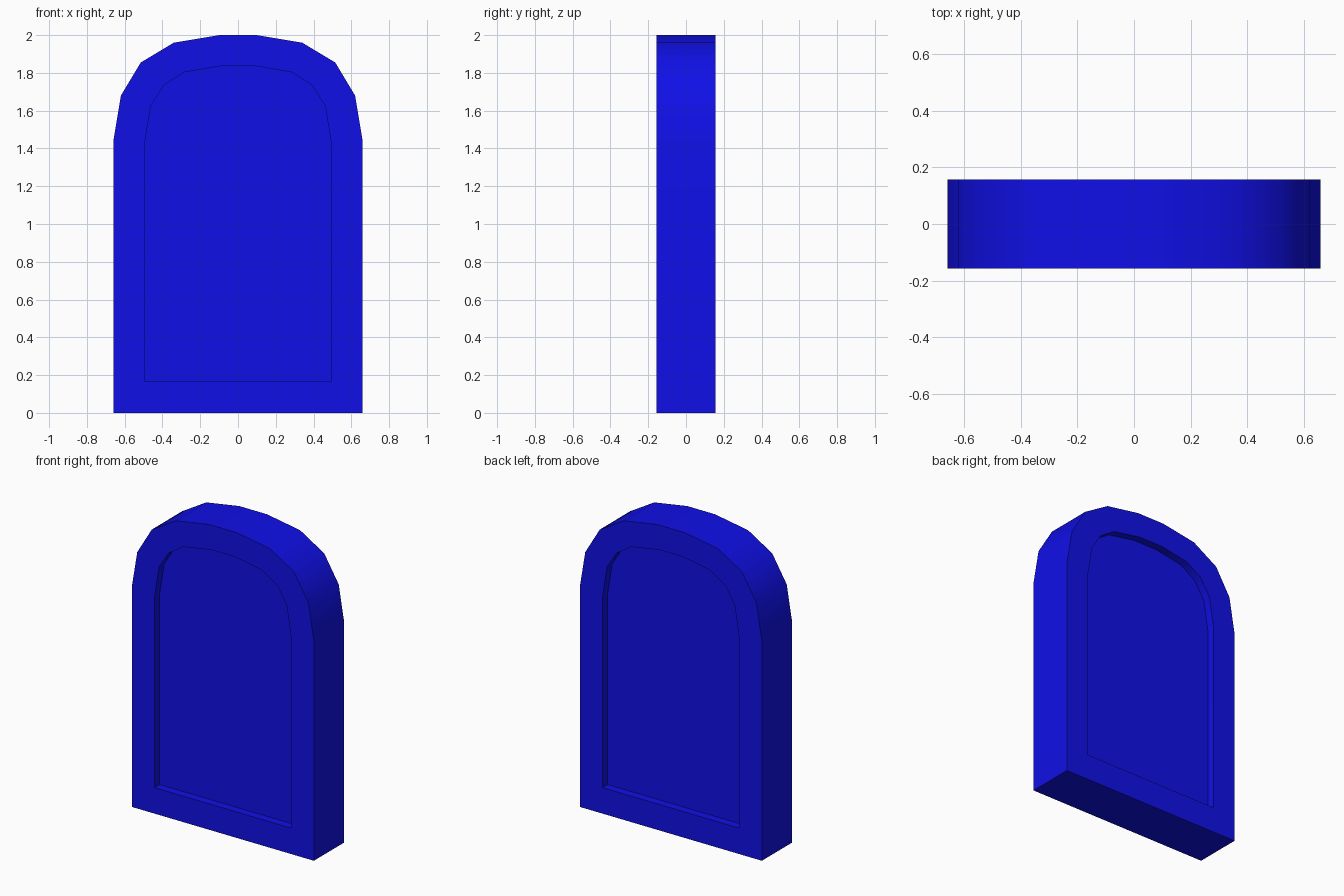
import bpy, bmesh, math

cube = bpy.data.objects.get("Cube")
if cube:
    bpy.data.objects.remove(cube, do_unlink=True)

HALF_DEPTH = 0.157
RECESS = 0.053

blue = bpy.data.materials.new("deep_blue")
blue.use_nodes = True
colour = (0.005, 0.005, 0.8, 1)
blue.diffuse_color = colour
blue.node_tree.nodes["Principled BSDF"].inputs["Base Color"].default_value = colour

# Right halves of the arched outlines, from the bottom up (x, z)
outer_half = [(0.66, 0), (0.66, 1.44), (0.62, 1.68), (0.515, 1.855), (0.34, 1.96), (0.1, 2)]
inner_half = [(0.495, 0.17), (0.495, 1.42), (0.462, 1.625), (0.392, 1.735), (0.285, 1.803), (0.085, 1.838)]


def mirrored(half):
    return half + [(-x, z) for x, z in reversed(half)]


def ring(bm, outline, y):
    return [bm.verts.new((x, y, z)) for x, z in outline]


def bridge(bm, a, b):
    for i in range(len(a)):
        j = (i + 1) % len(a)
        bm.faces.new((a[i], a[j], b[j], b[i]))


bm = bmesh.new()
outer, inner = mirrored(outer_half), mirrored(inner_half)
rims = []
for side in (-1, 1):
    # Border, recess wall and sunken panel on each face
    rim = ring(bm, outer, side * HALF_DEPTH)
    lip = ring(bm, inner, side * HALF_DEPTH)
    floor = ring(bm, inner, side * (HALF_DEPTH - RECESS))
    bridge(bm, rim, lip)
    bridge(bm, lip, floor)
    bm.faces.new(floor)
    rims.append(rim)
# Outer edge all round
bridge(bm, *rims)
bmesh.ops.recalc_face_normals(bm, faces=bm.faces)

mesh = bpy.data.meshes.new("arched_panel")
bm.to_mesh(mesh)
bm.free()
mesh.materials.append(blue)
panel = bpy.data.objects.new("arched_panel", mesh)
bpy.context.collection.objects.link(panel)
bpy.ops.object.select_all(action="DESELECT")
panel.select_set(True)
bpy.context.view_layer.objects.active = panel
bpy.ops.object.shade_smooth_by_angle(angle=math.radians(35))
